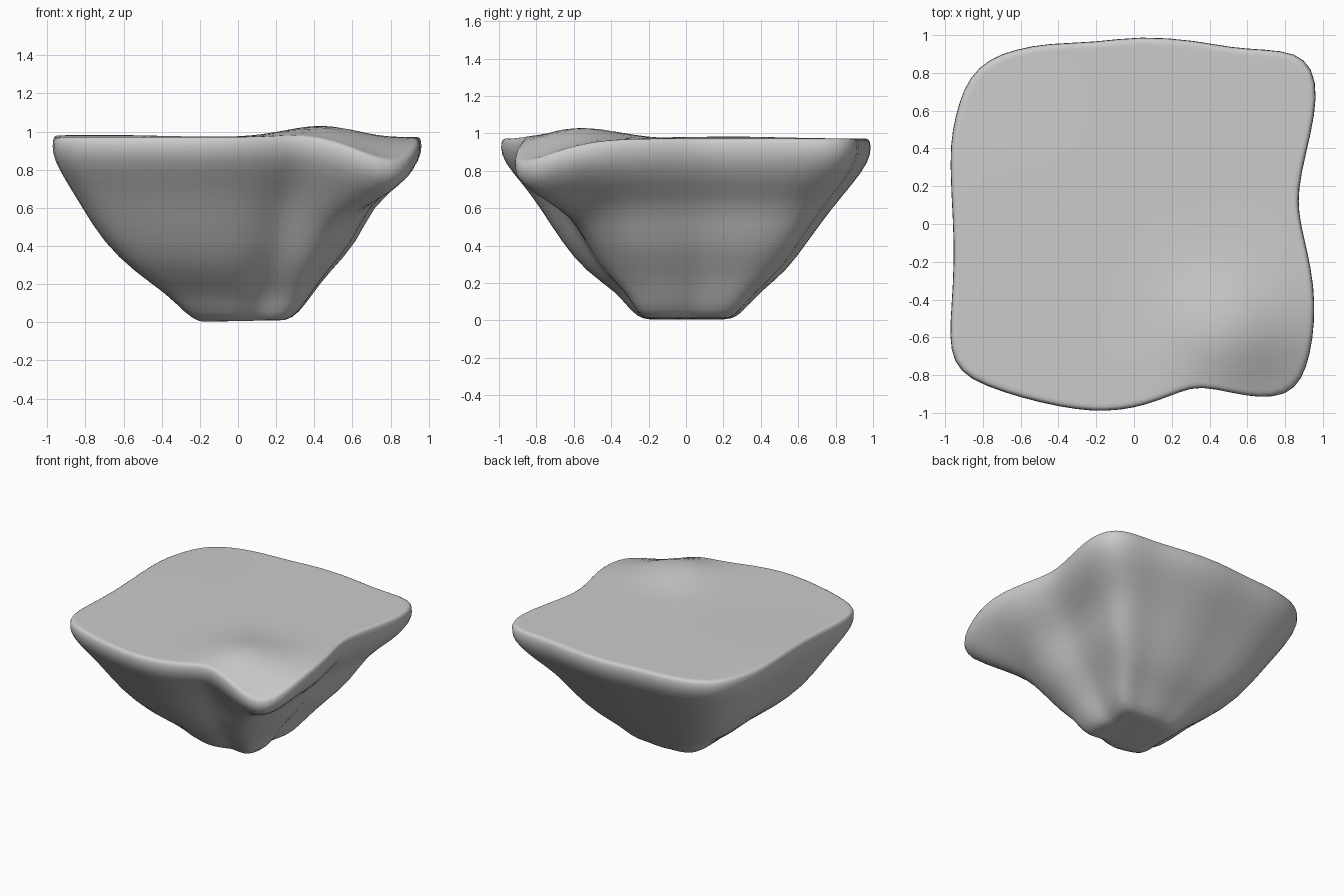
import bpy, bmesh, math

if "Cube" in bpy.data.objects:
    bpy.data.objects.remove(bpy.data.objects["Cube"])

# Outline of the rim seen from above, counter-clockwise from the right side
RIM = [(.87, .12), (.885, .26), (.94, .48), (.975, .68), (.95, .83), (.86, .91), (.70, .927),
       (.52, .935), (.33, .975), (.03, 1.0), (-.2, .965), (-.46, .96), (-.62, .93),
       (-.77, .88), (-.875, .78), (-.93, .645), (-.965, .5), (-.98, .34), (-.96, 0),
       (-.955, -.2), (-.97, -.45), (-.98, -.6), (-.96, -.735), (-.875, -.825), (-.7, -.893),
       (-.5, -.95), (-.3, -.988), (-.15, -.997), (0, -.978), (.12, -.942), (.25, -.89),
       (.35, -.86), (.53, -.9), (.67, -.925), (.81, -.91), (.892, -.83), (.937, -.69),
       (.96, -.52), (.957, -.33), (.92, -.14), (.885, 0)]

# Body levels: z, then reach to the left, right, front and back
LEVELS = [(.93, .98, .975, 1.0, 1.0), (.85, .97, .965, .985, .99), (.73, .90, .87, .88, .90),
          (.61, .825, .71, .79, .795), (.42, .71, .635, .67, .655), (.26, .54, .48, .54, .54),
          (.15, .375, .395, .37, .395), (.045, .275, .32, .295, .305), (.005, .21, .25, .23, .25)]


def bump(x, y, cx, cy, r):
    return math.exp(-((x - cx) ** 2 + (y - cy) ** 2) / (r * r))


# Height of the top: a low hump and a drooping front right corner
def relief(x, y):
    return (.075 * bump(x, y, .47, -.58, .27) - .145 * bump(x, y, .87, -.97, .33)
            + .012 * bump(x, y, -.75, .2, .4))


def body_ring(z, left, right, front, back):
    ring = []
    carry = max(0, min(1, (z - .4) / .4))
    depth = max(0, min(1, (.85 - z) / .25)) * max(0, min(1, z / .3))
    for x, y in RIM:
        px = x * (right / .975 if x > 0 else left / .98)
        py = y * (back if y > 0 else front)
        # hollow under the drooping corner
        a = math.atan2(y, x) + math.radians(47)
        s = 1 - .17 * depth * math.exp(-(a / .33) ** 2)
        ring.append((px * s, py * s, z + carry * relief(x, y)))
    return ring


def top_ring(s):
    return [(x * s, y * s, .972 + relief(x * s, y * s)) for x, y in RIM]


rings = [top_ring(s) for s in (.15, .3, .45, .6, .72, .82, .91, .965, .99)]
rings += [body_ring(*lv) for lv in LEVELS]
# Underside, tilted slightly up to the right
rings += [[(x * s, y * s, .008 + .03 * x * s) for x, y in RIM] for s in (.18, .08)]

bm = bmesh.new()
loops = [[bm.verts.new(p) for p in ring] for ring in rings]
n = len(RIM)
for a, b in zip(loops, loops[1:]):
    for i in range(n):
        j = (i + 1) % n
        bm.faces.new((a[i], b[i], b[j], a[j]))
for loop, z in ((loops[0], .972), (loops[-1], .006)):
    c = bm.verts.new((0, 0, z))
    for i in range(n):
        bm.faces.new((c, loop[i], loop[(i + 1) % n]))
bmesh.ops.recalc_face_normals(bm, faces=bm.faces)
for f in bm.faces:
    f.smooth = True
mesh = bpy.data.meshes.new("rock_island")
bm.to_mesh(mesh)
bm.free()
rock = bpy.data.objects.new("rock_island", mesh)
bpy.context.collection.objects.link(rock)

sub = rock.modifiers.new("smooth", 'SUBSURF')
sub.levels = sub.render_levels = 1
